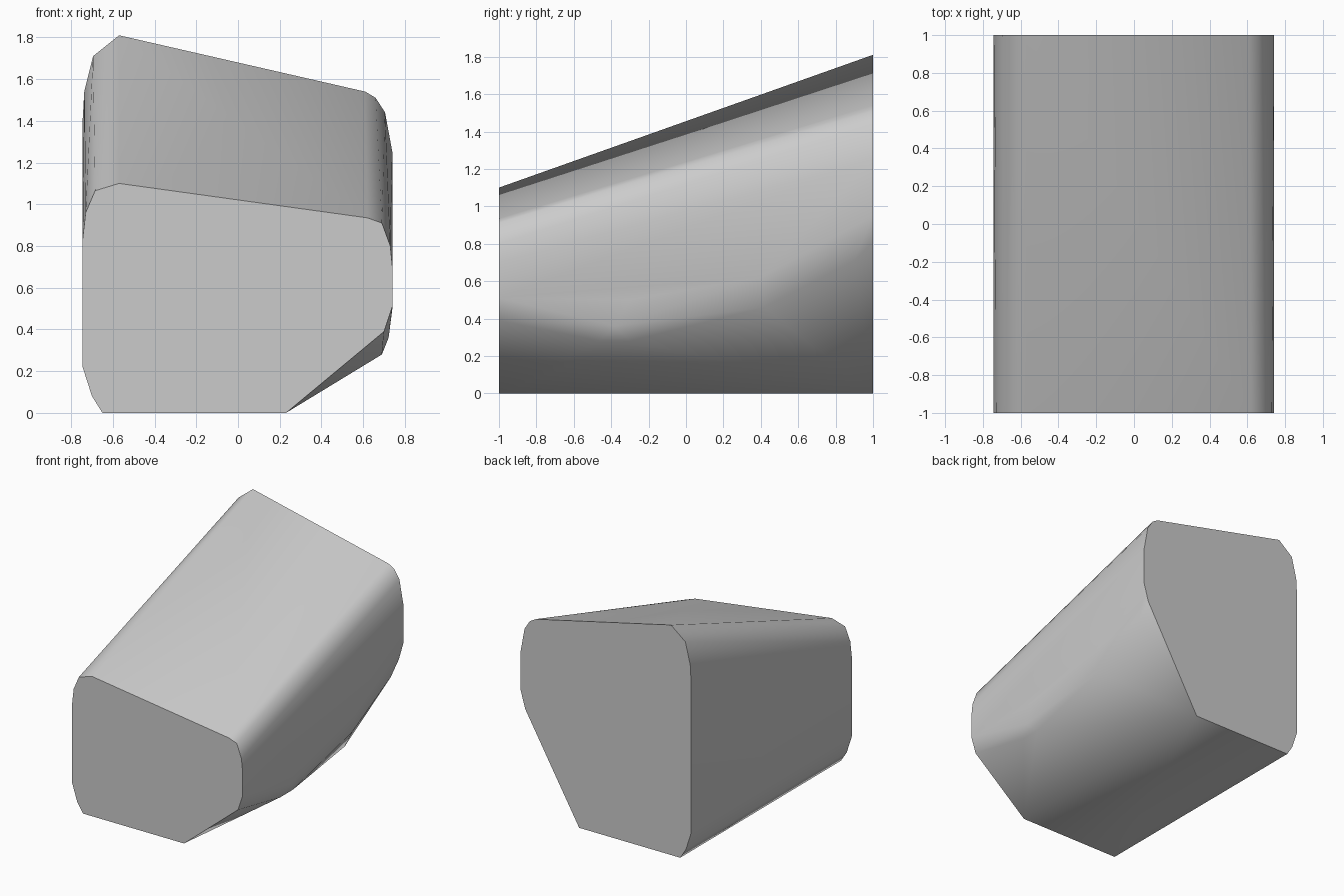
import bpy
import bmesh
import math

cube = bpy.data.objects.get("Cube")
if cube:
    bpy.data.objects.remove(cube, do_unlink=True)

# Single plain grey
grey = bpy.data.materials.new("light_grey")
grey.use_nodes = True
colour = (0.6, 0.6, 0.6, 1)
grey.diffuse_color = colour
grey.node_tree.nodes["Principled BSDF"].inputs["Base Color"].default_value = colour

# Lower outline shared by both ends (x, z)
base = [(0.23, 0), (-0.65, 0), (-0.70, 0.08), (-0.745, 0.22)]

# Low front end and tall back end, each with chamfered corners (x, z)
front = base + [(-0.745, 0.83), (-0.73, 0.96), (-0.685, 1.065), (-0.57, 1.10),
                (0.62, 0.935), (0.69, 0.91), (0.73, 0.80), (0.74, 0.70),
                (0.74, 0.51), (0.70, 0.39)]
back = base + [(-0.745, 1.40), (-0.737, 1.54), (-0.695, 1.71), (-0.57, 1.81),
               (0.61, 1.54), (0.66, 1.51), (0.705, 1.44), (0.74, 1.25),
               (0.74, 0.95), (0.70, 0.81)]

# Rounded ridge bulging along the lower side (x, y, z)
ridge = [(0.69, -0.46, 0.28), (0.69, -0.30, 0.28), (0.70, 0.42, 0.46),
         (0.70, 0.90, 0.71), (0.722, -0.38, 0.36), (0.74, -0.30, 0.50),
         (0.74, 0.40, 0.62)]

# Wrap a convex skin around the two ends and the ridge
bm = bmesh.new()
for y, outline in ((-1, front), (1, back)):
    for x, z in outline:
        bm.verts.new((x, y, z))
for point in ridge:
    bm.verts.new(point)
bmesh.ops.convex_hull(bm, input=bm.verts[:])
loose = [v for v in bm.verts if not v.link_faces]
bmesh.ops.delete(bm, geom=loose, context="VERTS")

# Merge the flat triangles of the end caps and the underside
bmesh.ops.dissolve_limit(bm, angle_limit=0.005, verts=bm.verts[:], edges=bm.edges[:])
bmesh.ops.recalc_face_normals(bm, faces=bm.faces[:])

mesh = bpy.data.meshes.new("wedge_block")
bm.to_mesh(mesh)
bm.free()
mesh.materials.append(grey)
block = bpy.data.objects.new("wedge_block", mesh)
bpy.context.collection.objects.link(block)

# Soft sides with crisp end caps
bpy.ops.object.select_all(action="DESELECT")
block.select_set(True)
bpy.context.view_layer.objects.active = block
bpy.ops.object.shade_smooth_by_angle(angle=math.radians(60))
